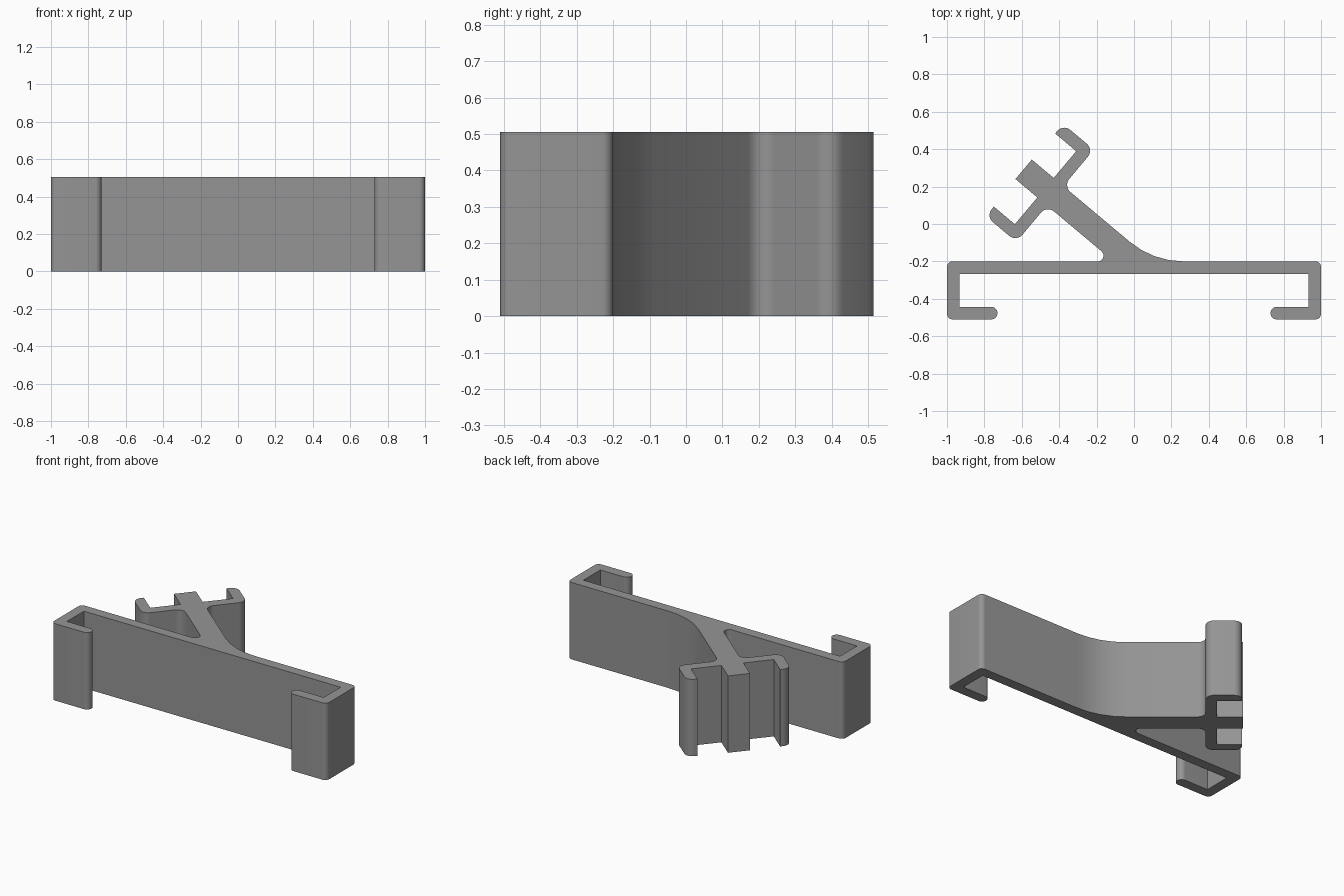
import bpy, bmesh, math
from mathutils import Vector

if "Cube" in bpy.data.objects:
    bpy.data.objects.remove(bpy.data.objects["Cube"])

HEIGHT = 0.505
WALL = 0.067          # wall thickness of the whole extrusion
STEM = 0.068          # half width of the slanted arm

# Local frame of the slanted arm: U runs along it, V across it
ORIGIN = Vector((-0.473, 0.194))
U = Vector((-math.sin(math.radians(50)), math.cos(math.radians(50))))
V = Vector((math.cos(math.radians(50)), math.sin(math.radians(50))))


def arm(v, u, r=0.0):
    p = ORIGIN + V * v + U * u
    return (p.x, p.y, r)


def arm_foot(v, y):
    """Point where an arm side line reaches the height y."""
    p = ORIGIN + V * v
    p = p + U * ((y - p.y) / U.y)
    return p.x


def rounded(points):
    """Turn (x, y, radius) corners into an outline with true arcs."""
    out = []
    n = len(points)
    for i, (x, y, r) in enumerate(points):
        p = Vector((x, y))
        if r == 0:
            out.append(p)
            continue
        a = (Vector(points[i - 1][:2]) - p).normalized()
        b = (Vector(points[(i + 1) % n][:2]) - p).normalized()
        half = a.angle(b) / 2
        centre = p + (a + b).normalized() * (r / math.sin(half))
        tangent = r / math.tan(half)
        start, end = p + a * tangent - centre, p + b * tangent - centre
        a0 = math.atan2(start.y, start.x)
        sweep = math.atan2(start.x * end.y - start.y * end.x, start.dot(end))
        steps = max(4, round(abs(sweep) / math.radians(10)))
        for k in range(steps + 1):
            t = a0 + sweep * k / steps
            out.append(centre + Vector((math.cos(t), math.sin(t))) * r)
    return out


# Rail with a hook at each end
TOP, BOTTOM = -0.20, -0.51
LIP = BOTTOM + WALL
hook = [(1.0, TOP, 0.03), (1.0, BOTTOM, 0.03), (0.73, BOTTOM, 0.033),
        (0.73, LIP, 0.033), (1 - WALL, LIP, 0), (1 - WALL, TOP - WALL, 0)]
left_hook = [(-x, y, r) for x, y, r in reversed(hook)]

# Half of the double clip, from the arm fillet round to the stub end
clip = [(STEM, -WALL, 0.05), (0.322, -WALL, 0.05), (0.322, 0.147, 0.05),
        (0.255, 0.147, 0), (0.255, 0, 0), (STEM, 0, 0), (STEM, 0.153, 0)]
right_clip = [arm(*c) for c in clip]
left_clip = [arm(-v, u, r) for v, u, r in reversed(clip)]

# Whole outline: rail, left arm root, clip, right arm root
outline = (hook + left_hook
           + [(arm_foot(-STEM, TOP), TOP, 0.031)]
           + left_clip[::-1] + right_clip[::-1]
           + [(arm_foot(STEM, TOP), TOP, 0.45)])

# Extrude the outline upward
bm = bmesh.new()
face = bm.faces.new([bm.verts.new((p.x, p.y, 0)) for p in rounded(outline)])
ext = bmesh.ops.extrude_face_region(bm, geom=[face], use_keep_orig=True)
bmesh.ops.translate(bm, vec=(0, 0, HEIGHT),
                    verts=[g for g in ext["geom"] if isinstance(g, bmesh.types.BMVert)])
bmesh.ops.recalc_face_normals(bm, faces=bm.faces)
mesh = bpy.data.meshes.new("rail_clip")
bm.to_mesh(mesh)
bm.free()

grey = bpy.data.materials.new("mid grey")
grey.diffuse_color = (0.3, 0.3, 0.3, 1)
grey.use_nodes = True
grey.node_tree.nodes["Principled BSDF"].inputs["Base Color"].default_value = grey.diffuse_color
mesh.materials.append(grey)

bracket = bpy.data.objects.new("rail_clip", mesh)
bpy.context.collection.objects.link(bracket)
bpy.context.view_layer.objects.active = bracket
bracket.select_set(True)
bpy.ops.object.shade_smooth_by_angle(angle=math.radians(30))
